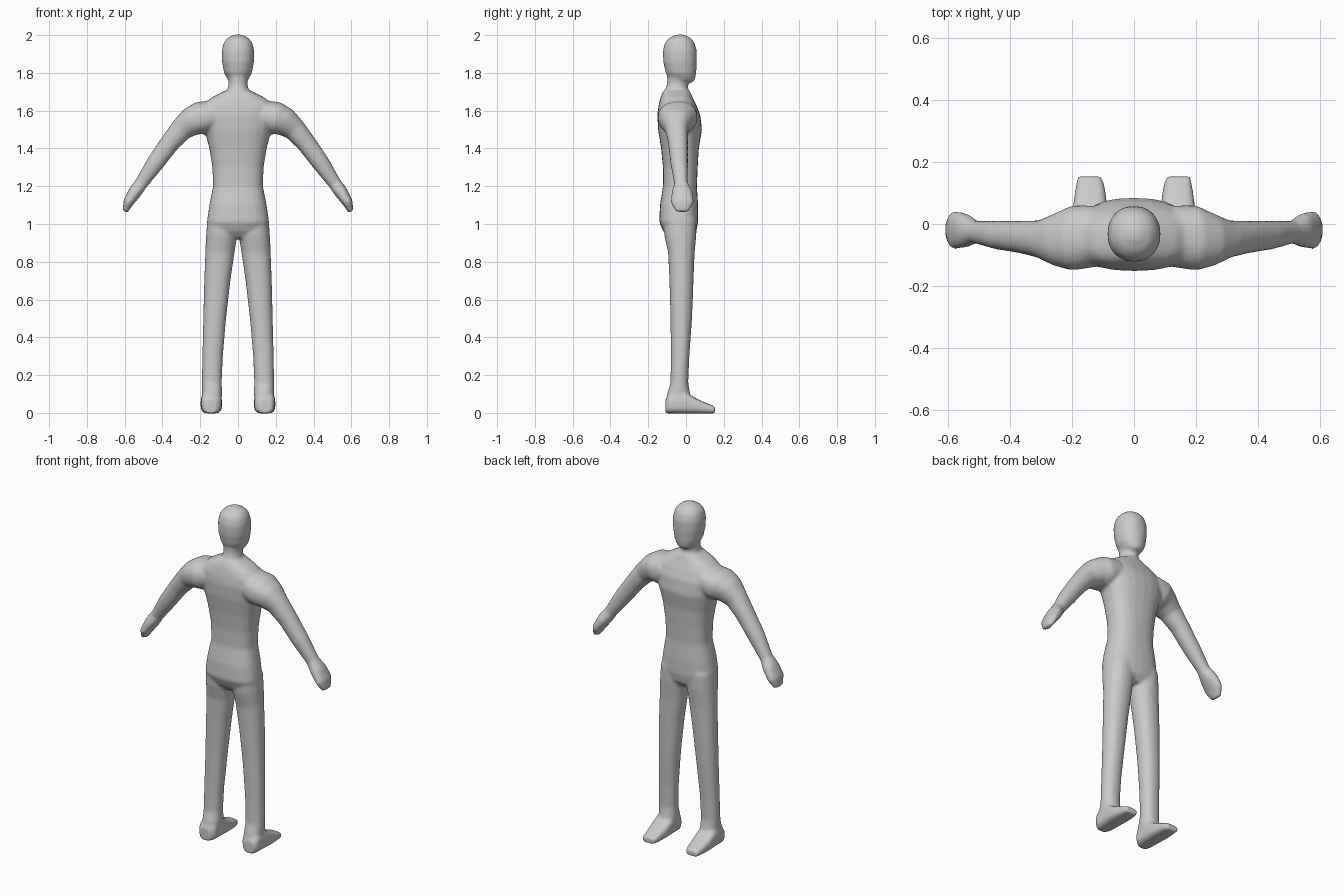
import bpy
import bmesh
from math import cos, sin, pi, copysign
from mathutils import Vector

cube = bpy.data.objects.get("Cube")
if cube:
    bpy.data.objects.remove(cube, do_unlink=True)

SIDES = 24
bm = bmesh.new()


def power(value, exponent):
    return copysign(abs(value) ** exponent, value)


def loft(rings, exponent=1.0):
    """Skin closed rings, each given as centre, half axis u, half axis v."""
    loops = []
    for centre, u, v in rings:
        loop = []
        for i in range(SIDES):
            a = 2 * pi * i / SIDES
            loop.append(bm.verts.new(centre + u * power(cos(a), exponent)
                                     + v * power(sin(a), exponent)))
        loops.append(loop)
    for low, high in zip(loops, loops[1:]):
        for i in range(SIDES):
            j = (i + 1) % SIDES
            bm.faces.new((low[i], low[j], high[j], high[i]))
    bm.faces.new(loops[0][::-1])
    bm.faces.new(loops[-1])


def upright(sections):
    """Rings stacked along z from (z, x min, x max, y min, y max)."""
    return [(Vector(((x0 + x1) / 2, (y0 + y1) / 2, z)),
             Vector(((x1 - x0) / 2, 0, 0)),
             Vector((0, (y1 - y0) / 2, 0)))
            for z, x0, x1, y0, y1 in sections]


def centred(sections):
    return upright([(z, -w, w, y0, y1) for z, w, y0, y1 in sections])


def mirrored(rings):
    flip = Vector((-1, 1, 1))
    return [tuple(vector * flip for vector in ring) for ring in rings]


# Torso: z, half width, back y, front y
loft(centred([
    (.925, .06, -.09, .03), (.96, .14, -.12, .055), (1.01, .165, -.142, .064),
    (1.1, .152, -.138, .064), (1.2, .132, -.122, .058), (1.3, .136, -.122, .062),
    (1.4, .152, -.132, .068), (1.5, .178, -.148, .085), (1.58, .195, -.152, .075),
    (1.63, .19, -.145, .055), (1.67, .14, -.135, .035), (1.705, .07, -.12, .02),
]), .8)

# Neck and head
loft(centred([
    (1.64, .08, -.12, .02), (1.7, .058, -.115, .012), (1.745, .05, -.1, .01),
    (1.78, .055, -.1, .015)]))
loft(centred([
    (1.748, .03, -.02, .035), (1.765, .055, -.085, .048), (1.8, .074, -.108, .054),
    (1.86, .085, -.121, .058), (1.92, .086, -.122, .057), (1.96, .076, -.112, .045),
    (1.985, .056, -.09, .025), (2.003, .02, -.05, -.01)]), .92)

# Leg: z, inner x, outer x, back y, front y
leg = upright([
    (.03, .093, .188, -.1, .02), (.1, .083, .19, -.1, .022),
    (.16, .086, .191, -.082, .012), (.3, .08, .189, -.08, .018),
    (.5, .063, .184, -.082, .032), (.7, .04, .179, -.088, .04),
    (.85, .018, .173, -.095, .046), (.94, .004, .169, -.115, .055),
    (1.03, .01, .162, -.12, .055)])

# Foot: y, inner x, outer x, top z
foot = [(Vector(((x0 + x1) / 2, y, top / 2)),
         Vector(((x1 - x0) / 2, 0, 0)), Vector((0, 0, top / 2 + .003)))
        for y, x0, x1, top in [
            (-.108, .11, .18, .07), (-.085, .088, .195, .1), (0, .084, .198, .105),
            (.05, .086, .198, .075), (.11, .092, .19, .048), (.153, .103, .183, .032)]]

# Arm: centre x, centre z, half thickness, back y, front y
sections = [
    (.13, 1.575, .08, -.14, .06), (.2, 1.56, .088, -.15, .06),
    (.25, 1.54, .076, -.136, .035), (.3, 1.5, .061, -.11, .012),
    (.36, 1.43, .052, -.095, .01), (.44, 1.32, .047, -.082, .01),
    (.512, 1.215, .035, -.062, .01), (.545, 1.17, .036, -.076, .035),
    (.58, 1.115, .028, -.082, .043), (.598, 1.065, .014, -.055, .015)]
arm = []
for i, (x, z, half, y0, y1) in enumerate(sections):
    before, after = sections[max(i - 1, 0)], sections[min(i + 1, len(sections) - 1)]
    across = Vector((before[1] - after[1], 0, after[0] - before[0])).normalized()
    arm.append((Vector((x, (y0 + y1) / 2, z)), across * half,
                Vector((0, (y1 - y0) / 2, 0))))

for rings, exponent in ((leg, .9), (foot, .6), (arm, .9)):
    loft(rings, exponent)
    loft(mirrored(rings), exponent)

bmesh.ops.recalc_face_normals(bm, faces=bm.faces)
mesh = bpy.data.meshes.new("body")
bm.to_mesh(mesh)
bm.free()
body = bpy.data.objects.new("body", mesh)
bpy.context.collection.objects.link(body)

# Fuse the limbs into one continuous skin
remesh = body.modifiers.new("fuse", 'REMESH')
remesh.mode = 'VOXEL'
remesh.voxel_size = .009
remesh.use_smooth_shade = True
soften = body.modifiers.new("soften", 'SMOOTH')
soften.factor = .5
soften.iterations = 7

# Plain grey skin
grey = bpy.data.materials.new("plain grey")
grey.use_nodes = True
colour = (.6, .6, .6, 1)
grey.diffuse_color = colour
grey.node_tree.nodes["Principled BSDF"].inputs["Base Color"].default_value = colour
mesh.materials.append(grey)
